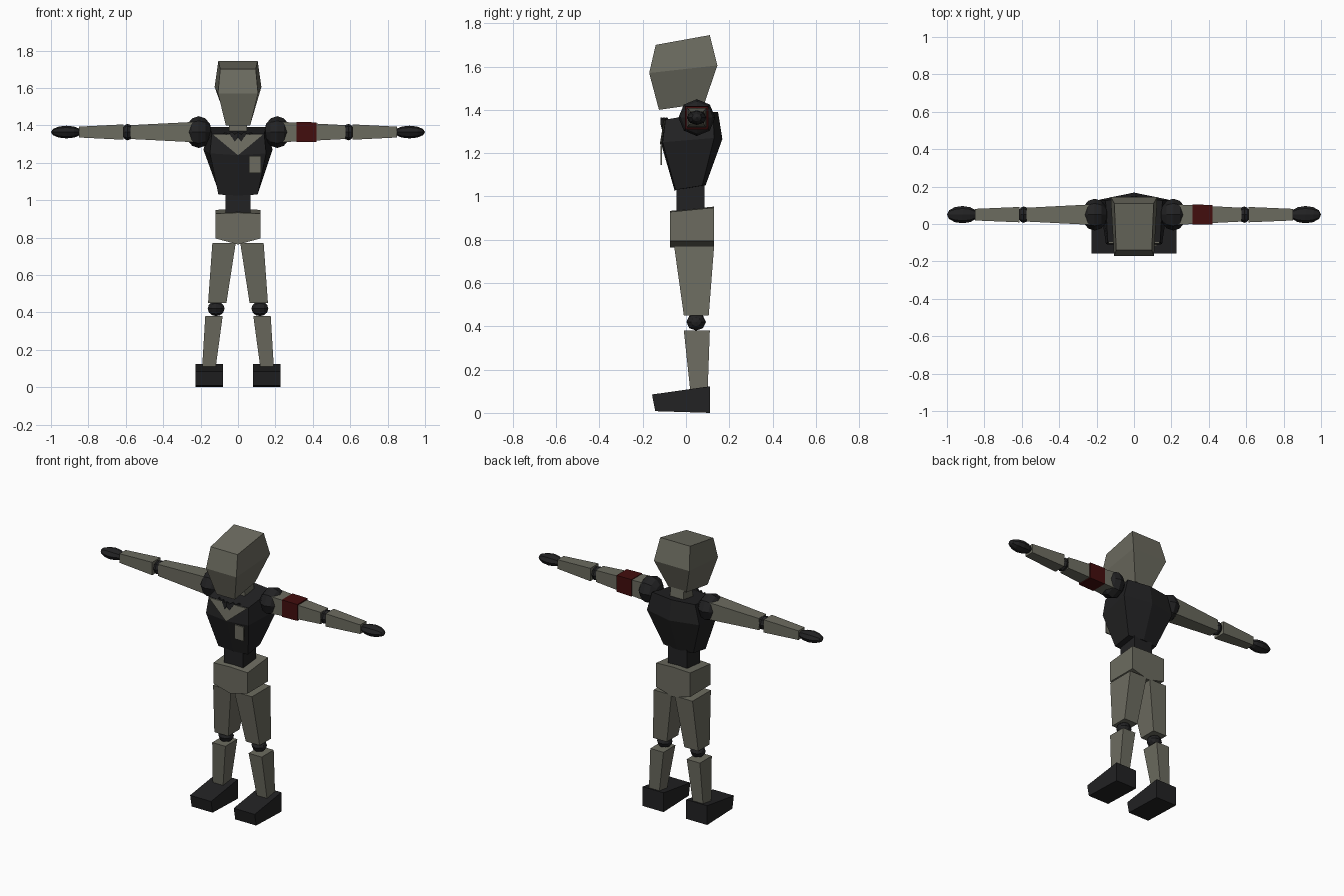
import bpy
import bmesh
from math import pi
from mathutils import Matrix, Vector

cube = bpy.data.objects.get("Cube")
if cube:
    bpy.data.objects.remove(cube)


def material(name, color):
    m = bpy.data.materials.new(name)
    m.use_nodes = True
    m.diffuse_color = (*color, 1)
    bsdf = m.node_tree.nodes["Principled BSDF"]
    bsdf.inputs["Base Color"].default_value = (*color, 1)
    bsdf.inputs["Roughness"].default_value = 0.9
    return m


GREY = material("olive grey", (0.15, 0.148, 0.116))
BLACK = material("soft black", (0.016, 0.016, 0.017))
RED = material("dark red", (0.055, 0.004, 0.004))


def finish(name, bm, mat):
    bmesh.ops.recalc_face_normals(bm, faces=bm.faces)
    me = bpy.data.meshes.new(name)
    bm.to_mesh(me)
    bm.free()
    me.materials.append(mat)
    ob = bpy.data.objects.new(name, me)
    bpy.context.collection.objects.link(ob)
    return ob


def loft(name, rings, mat, side=1):
    """Skin a stack of equal point rings and cap both ends."""
    bm = bmesh.new()
    rows = [[bm.verts.new((x * side, y, z)) for x, y, z in r] for r in rings]
    n = len(rows[0])
    for a, b in zip(rows, rows[1:]):
        for i in range(n):
            j = (i + 1) % n
            bm.faces.new((a[i], a[j], b[j], b[i]))
    bm.faces.new(rows[0])
    bm.faces.new(rows[-1])
    return finish(name, bm, mat)


def rect_z(z, x0, x1, y0, y1):
    return [(x0, y0, z), (x1, y0, z), (x1, y1, z), (x0, y1, z)]


def rect_x(x, half_y, half_z):
    return [(x, ARM_Y + a * half_y, ARM_Z + b * half_z)
            for a, b in ((-1, -1), (1, -1), (1, 1), (-1, 1))]


def mirrored(half):
    """Close a half outline, front centre to back centre, across x = 0."""
    return half + [(-x, y, z) for x, y, z in reversed(half) if x > 0]


def trapezoid(front, back):
    (wf, yf, zf), (wb, yb, zb) = front, back
    return [(-wf, yf, zf), (wf, yf, zf), (wb, yb, zb), (-wb, yb, zb)]


def ball(name, center, radii, mat):
    bm = bmesh.new()
    bmesh.ops.create_uvsphere(bm, u_segments=8, v_segments=6, radius=1)
    bm.transform(Matrix.Translation(Vector(center))
                 @ Matrix.Diagonal((*radii, 1)) @ Matrix.Rotation(pi / 2, 4, 'Y'))
    return finish(name, bm, mat)


def plate(name, outline, mat, depth=0.008):
    front = list(outline)
    return loft(name, [front, [(x, y + depth, z) for x, y, z in front]], mat)


ARM_Y, ARM_Z = 0.05, 1.364

# Head and neck
loft("head", [
    trapezoid((0.065, -0.125, 1.40), (0.062, 0.085, 1.43)),
    trapezoid((0.107, -0.17, 1.57), (0.125, 0.145, 1.605)),
    trapezoid((0.095, -0.14, 1.70), (0.105, 0.11, 1.745))], GREY)
loft("neck", [rect_z(1.33, -0.05, 0.05, 0.0, 0.1),
              rect_z(1.46, -0.045, 0.045, 0.0, 0.085)], GREY)

# Torso with a ridge down the back
loft("torso", [
    mirrored([(0, -0.052, 1.025), (0.105, -0.048, 1.03), (0.105, 0.075, 1.05), (0, 0.09, 1.05)]),
    mirrored([(0, -0.114, 1.24), (0.15, -0.108, 1.25), (0.185, 0.13, 1.27), (0, 0.168, 1.265)]),
    mirrored([(0, -0.1, 1.35), (0.14, -0.095, 1.355), (0.152, 0.125, 1.39), (0, 0.148, 1.39)])],
    BLACK)

# Collar, toothed neckerchief and chest pocket
plate("collar", [(-0.135, -0.103, 1.352), (0.135, -0.103, 1.352), (0, -0.121, 1.24)], GREY)
teeth = [(-0.085 + 0.17 * i / 10,
          -0.118 + 0.03 * abs(i - 5) / 5,
          (1.335 if i % 2 else 1.31) + 0.01 * abs(i - 5) / 5) for i in range(11)]
upper = [(x, y, 1.365 if i % 2 else 1.352) for i, (x, y, z) in enumerate(teeth)]
for i in range(10):
    plate("neckerchief_tooth", [teeth[i], teeth[i + 1], upper[i + 1], upper[i]], BLACK)
plate("chest_pocket", [(0.058, -0.118, 1.145), (0.122, -0.118, 1.145),
                       (0.122, -0.118, 1.235), (0.058, -0.118, 1.235)], GREY)

# Waist and pelvis with a wedge underside
loft("waist", [rect_z(0.9, -0.068, 0.068, -0.045, 0.085),
               rect_z(1.06, -0.068, 0.068, -0.045, 0.085)], BLACK)
loft("pelvis", [
    [(-0.12, y, 0.795), (0, y, 0.763), (0.12, y, 0.795),
     (0.12, y, top - 0.005), (0, y, top), (-0.12, y, top - 0.005)]
    for y, top in ((-0.075, 0.933), (0.13, 0.953))], GREY)

# Arms and legs
for label, s in (("left", 1), ("right", -1)):
    ball(label + "_shoulder", (s * 0.21, ARM_Y, ARM_Z), (0.07, 0.085, 0.085), BLACK)
    loft(label + "_upper_arm", [rect_x(0.22, 0.055, 0.055), rect_x(0.575, 0.037, 0.037)], GREY, s)
    ball(label + "_elbow", (s * 0.59, ARM_Y, ARM_Z), (0.03, 0.044, 0.044), BLACK)
    loft(label + "_forearm", [rect_x(0.612, 0.041, 0.041), rect_x(0.85, 0.031, 0.029)], GREY, s)
    ball(label + "_hand", (s * 0.917, ARM_Y, ARM_Z), (0.083, 0.046, 0.034), BLACK)

    loft(label + "_thigh", [rect_z(0.45, 0.062, 0.16, -0.01, 0.105),
                            rect_z(0.772, 0.012, 0.137, -0.055, 0.13)], GREY, s)
    ball(label + "_knee", (s * 0.117, 0.047, 0.42), (0.045, 0.045, 0.04), BLACK)
    loft(label + "_shin", [rect_z(0.1, 0.12, 0.192, 0.02, 0.1),
                           rect_z(0.38, 0.082, 0.175, -0.01, 0.11)], GREY, s)
    loft(label + "_foot", [[(x, -0.142, 0.008), (x, 0.112, 0), (x, 0.112, 0.123), (x, -0.157, 0.085)]
                           for x in (0.08, 0.228)], BLACK, s)

# Armband on the left upper arm
loft("armband", [rect_x(0.312, 0.054, 0.054), rect_x(0.42, 0.052, 0.052)], RED)
